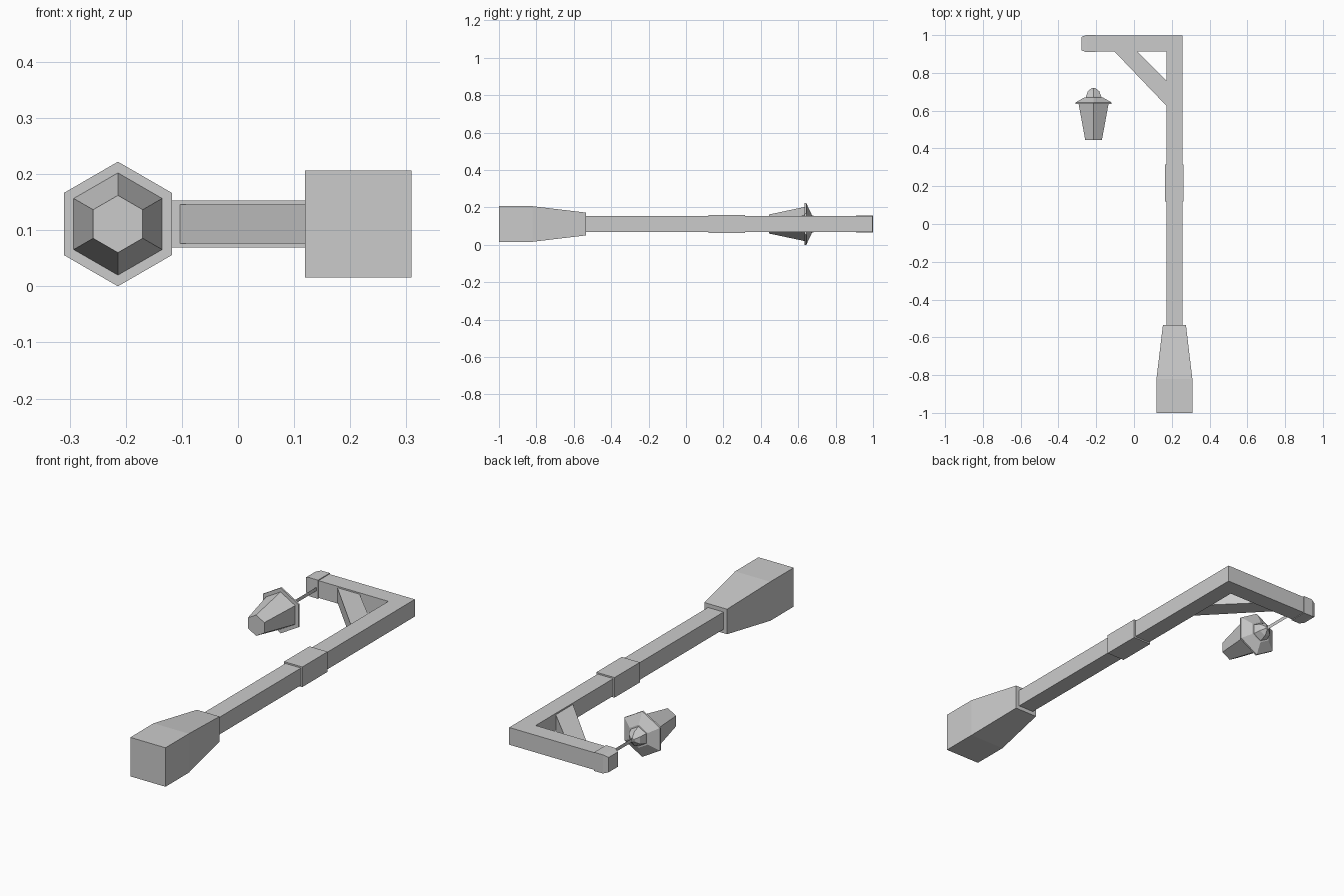
import bpy, bmesh, math
from mathutils import Vector

if "Cube" in bpy.data.objects:
    bpy.data.objects.remove(bpy.data.objects["Cube"])

CZ = 0.111      # shared centre height
PX = 0.214      # post axis x
LX = -0.214     # lantern axis x
AY = 0.955      # arm axis y
H = 0.042       # half thickness of post and arm


def finish(name, bm):
    bmesh.ops.recalc_face_normals(bm, faces=bm.faces)
    me = bpy.data.meshes.new(name)
    bm.to_mesh(me)
    bm.free()
    ob = bpy.data.objects.new(name, me)
    bpy.context.collection.objects.link(ob)
    return ob


def stack(name, sides, rings, axis='Y', at=0.0):
    """Loft polygon rings (position, flat half-width or radius) along an axis."""
    bm = bmesh.new()
    loops = []
    for pos, r in rings:
        if sides == 4:
            r *= math.sqrt(2)
        start = math.pi / 4 if sides == 4 else math.pi / 2
        loop = []
        for i in range(sides):
            a = start + i * math.tau / sides
            u, w = r * math.cos(a), CZ + r * math.sin(a)
            co = (at + u, pos, w) if axis == 'Y' else (pos, at + u, w)
            loop.append(bm.verts.new(co))
        loops.append(loop)
    for a, b in zip(loops, loops[1:]):
        for i in range(sides):
            j = (i + 1) % sides
            bm.faces.new((a[i], a[j], b[j], b[i]))
    bm.faces.new(loops[0])
    bm.faces.new(loops[-1])
    return finish(name, bm)


def plate(name, outline, half):
    """Extrude a top-view outline to a given half thickness."""
    bm = bmesh.new()
    f = bm.faces.new([bm.verts.new((x, y, CZ - half)) for x, y in outline])
    ext = bmesh.ops.extrude_face_region(bm, geom=[f])
    vs = [v for v in ext['geom'] if isinstance(v, bmesh.types.BMVert)]
    bmesh.ops.translate(bm, verts=vs, vec=Vector((0, 0, 2 * half)))
    return finish(name, bm)


# Post, base and collar
stack("post_base", 4, [(-1.0, 0.095), (-0.82, 0.095), (-0.535, 0.061)], at=PX)
stack("post_collar", 4, [(0.12, 0.049), (0.315, 0.049)], at=PX)

# Post and arm in one L-shaped beam with a mitred corner
plate("post_and_arm", [(PX - H, -0.54), (PX + H, -0.54), (PX + H, AY + H),
                       (-0.22, AY + H), (-0.22, AY - H), (PX - H, AY - H)], H)

# Arm end cap
stack("arm_end_cap", 4, [(-0.277, 0.036), (-0.252, 0.0455), (-0.205, 0.0455)],
      axis='X', at=AY)

# Diagonal brace
plate("brace", [(-0.11, 0.92), (0.01, 0.92), (0.18, 0.75), (0.18, 0.617)], 0.035)

# Thin flat hanger strip
bm = bmesh.new()
bm.faces.new([bm.verts.new((LX, y, CZ + z)) for y, z in
              ((0.70, -0.009), (0.93, -0.009), (0.93, 0.009), (0.70, 0.009))])
finish("hanger", bm)

# Lantern: glass body, brim roof and finial
stack("lantern_body", 6, [(0.445, 0.051), (0.636, 0.0915)], at=LX)
stack("lantern_roof", 6, [(0.634, 0.111), (0.643, 0.111), (0.67, 0.056)], at=LX)
stack("lantern_finial", 6, [(0.66, 0.048), (0.674, 0.047), (0.703, 0.035),
                            (0.72, 0.010)], at=LX)
